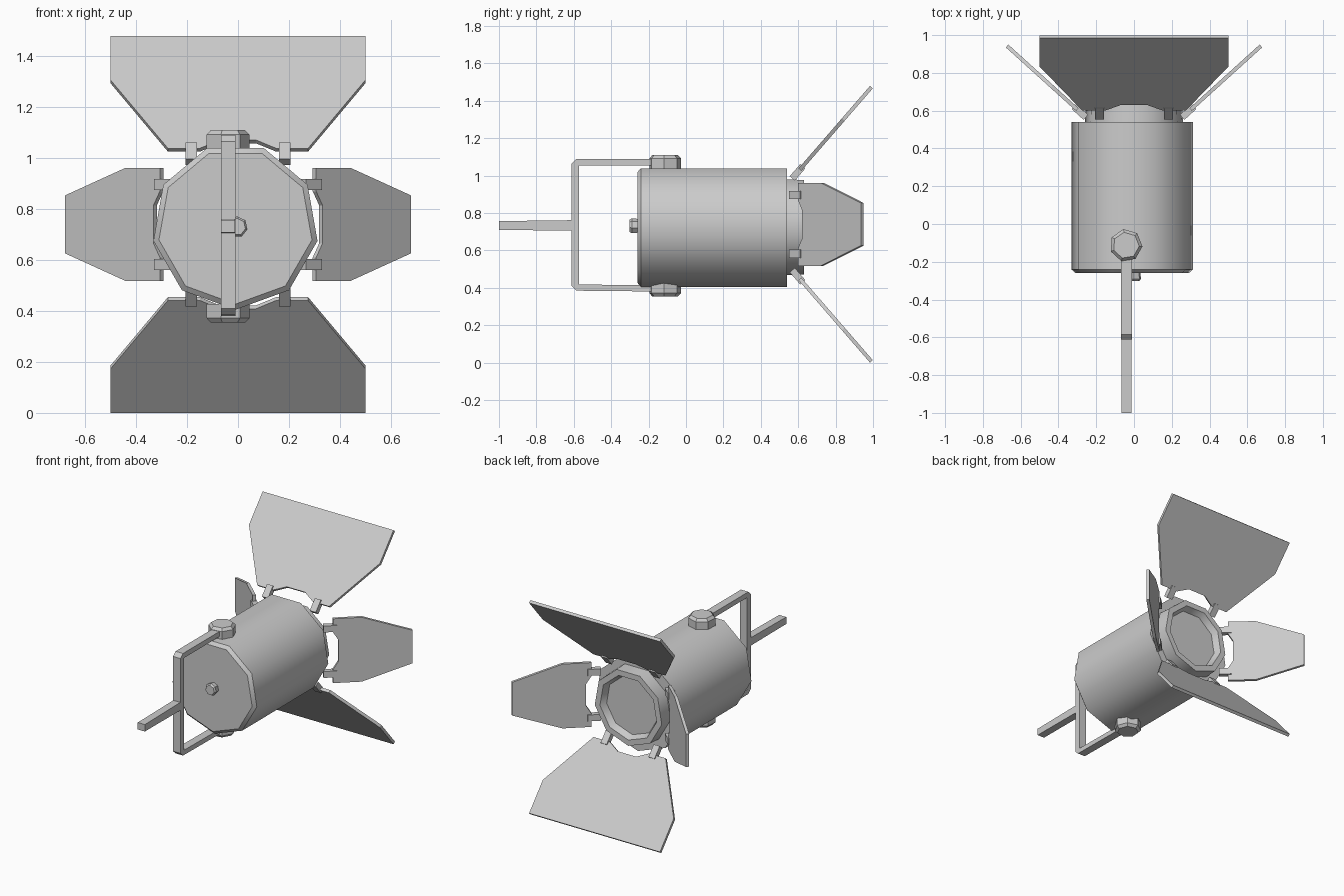
import bpy, bmesh, math
from mathutils import Vector

if "Cube" in bpy.data.objects:
    bpy.data.objects.remove(bpy.data.objects["Cube"])

CZ = 0.74  # height of the barn door axis


def finish(name, bm, smooth=None):
    bmesh.ops.recalc_face_normals(bm, faces=bm.faces)
    me = bpy.data.meshes.new(name)
    bm.to_mesh(me)
    bm.free()
    ob = bpy.data.objects.new(name, me)
    bpy.context.collection.objects.link(ob)
    if smooth:
        bpy.ops.object.select_all(action='DESELECT')
        ob.select_set(True)
        bpy.context.view_layer.objects.active = ob
        bpy.ops.object.shade_smooth_by_angle(angle=math.radians(smooth))
    return ob


def prism(name, pts, offset):
    """Solid slab: polygon centred in its thickness vector."""
    bm = bmesh.new()
    off = Vector(offset)
    a = [bm.verts.new(Vector(p) - off / 2) for p in pts]
    b = [bm.verts.new(Vector(p) + off / 2) for p in pts]
    bm.faces.new(a)
    bm.faces.new(b[::-1])
    for i in range(len(a)):
        j = (i + 1) % len(a)
        bm.faces.new((a[i], a[j], b[j], b[i]))
    return finish(name, bm)


def lathe(name, rings, n, phase, place, smooth=None):
    """Capped n-sided loft through (height, radius) rings."""
    bm = bmesh.new()
    loops = []
    for h, r in rings:
        angles = [math.radians(phase) + math.tau * i / n for i in range(n)]
        loops.append([bm.verts.new(place(r * math.cos(t), r * math.sin(t), h))
                      for t in angles])
    for a, b in zip(loops, loops[1:]):
        for i in range(n):
            j = (i + 1) % n
            bm.faces.new((a[i], a[j], b[j], b[i]))
    bm.faces.new(loops[0])
    bm.faces.new(loops[-1])
    return finish(name, bm, smooth)


# Lamp housing, front lens ring with recessed lens, and rear bolt
lathe("housing", [(-0.26, 0.305), (-0.24, 0.327), (0.54, 0.327)], 9, -90,
      lambda a, b, h: (a - 0.01, h, b + 0.732), 42)
lathe("lens_ring", [(0.53, 0.265), (0.63, 0.26), (0.63, 0.22), (0.585, 0.2)],
      9, -90, lambda a, b, h: (a, h, b + 0.732), 42)
lathe("rear_bolt", [(-0.25, 0.038), (-0.29, 0.042), (-0.302, 0.034)], 7, 90,
      lambda a, b, h: (a - 0.004, h, b + 0.73))

# Yoke bracket (U profile seen from the side) and its handle
YX = -0.039
yoke = [(-0.1, 1.09), (-0.585, 1.09), (-0.612, 1.065), (-0.612, 0.41),
        (-0.585, 0.385), (-0.1, 0.38), (-0.1, 0.413), (-0.572, 0.418),
        (-0.572, 1.055), (-0.1, 1.055)]
prism("yoke", [(YX, y, z) for y, z in yoke], (0.057, 0, 0))
handle = [(-1.0, 0.709), (-0.6, 0.707), (-0.6, 0.762), (-1.0, 0.757)]
prism("handle", [(YX, y, z) for y, z in handle], (0.054, 0, 0))

# Clamp knobs above and below
for side, s in (("top", 1), ("bottom", -1)):
    lathe(side + "_knob",
          [(0.305, 0.087), (0.36, 0.087), (0.378, 0.07)], 7, 99,
          lambda a, b, h: (a - 0.042, b - 0.113, 0.732 + s * h))


def door(name, outline, tabs, y0, r0, slope, place):
    """Barn door leaf plus its two hinge tabs; outline is (u, radius)."""
    def on_plane(u, r):
        return place(u, y0 + slope * (r - r0), r)
    n = Vector(place(0, 1, -slope)) - Vector(place(0, 0, 0))
    n.normalize()
    full = outline + [(-u, r) for u, r in reversed(outline)]
    prism(name, [on_plane(u, r) for u, r in full], n * 0.02)
    pos, half, r1 = tabs
    for i, c in enumerate((-pos, pos)):
        quad = [(c - half, r0), (c + half, r0), (c + half, r1), (c - half, r1)]
        prism(f"{name}_hinge_{i}", [on_plane(u, r) for u, r in quad], n * 0.036)


# Half outlines of the wide and narrow leaves, mirrored across the middle
wide = [(0.5, 0.733), (0.5, 0.56), (0.275, 0.292), (0.15, 0.292), (0.07, 0.325)]
narrow = [(0.114, 0.672), (0.222, 0.435), (0.222, 0.3), (0.13, 0.3), (0.075, 0.325)]
for s, v, h in ((1, "top", "right"), (-1, "bottom", "left")):
    door(v + "_barn_door", wide, (0.183, 0.023, 0.31), 0.568, 0.245, 0.867,
         lambda u, y, r: (u, y, CZ + s * r))
    door(h + "_barn_door", narrow, (0.157, 0.022, 0.318), 0.565, 0.255, 0.905,
         lambda u, y, r: (s * r, y, CZ + u))
